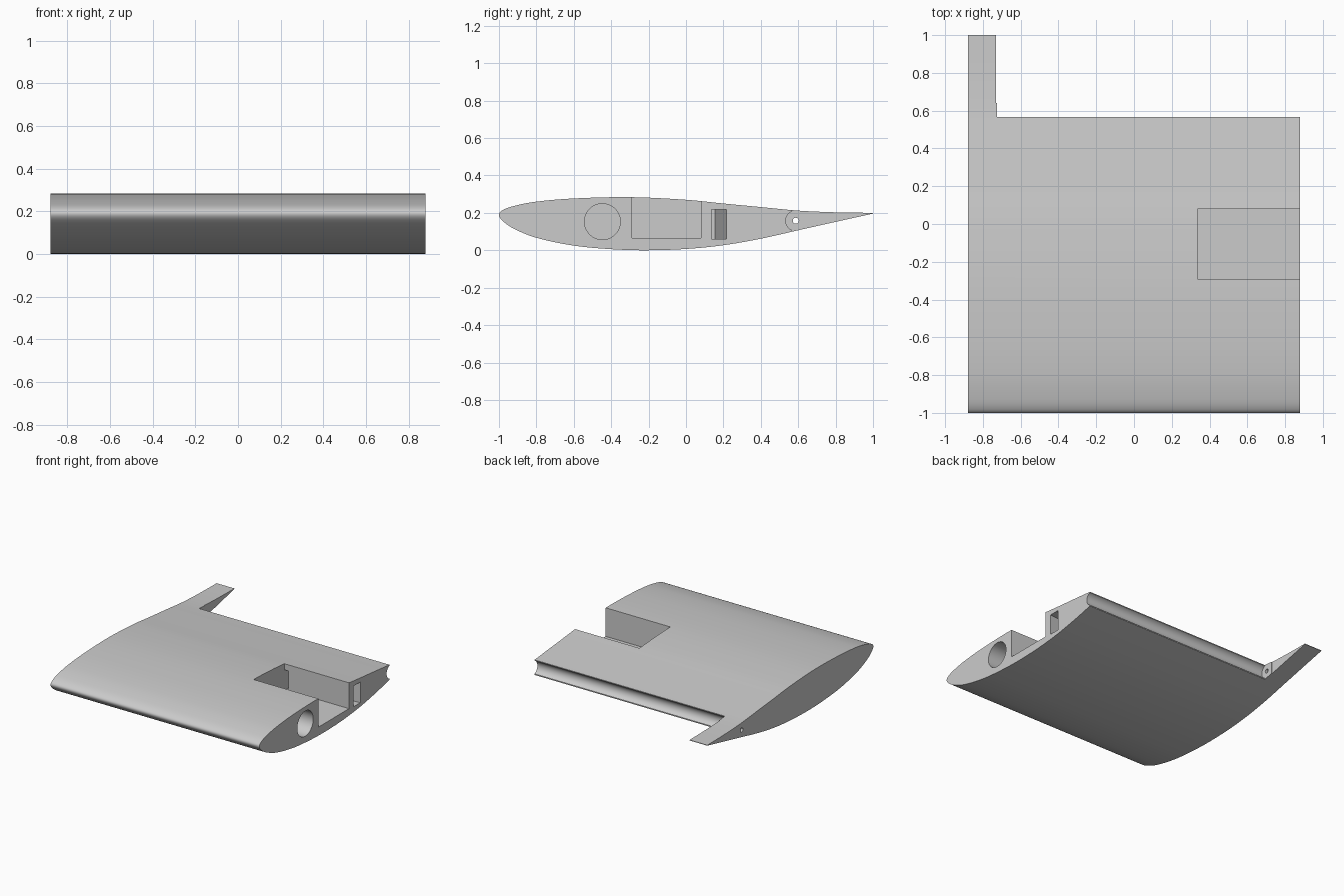
import bpy, bmesh, math
from mathutils import Vector
from mathutils.geometry import interpolate_bezier

if "Cube" in bpy.data.objects:
    bpy.data.objects.remove(bpy.data.objects["Cube"])

HALF = 0.88
HINGE = (0.587, 0.158)

grey = bpy.data.materials.new("plain grey")
grey.use_nodes = True
grey.diffuse_color = (0.6, 0.6, 0.6, 1)
grey.node_tree.nodes["Principled BSDF"].inputs["Base Color"].default_value = (0.6, 0.6, 0.6, 1)


def prism(name, profile, x0, x1, skew=0.0):
    """Sweep a (y, z) profile from x0 to x1; skew moves the x0 end along y."""
    bm = bmesh.new()
    near = [bm.verts.new((x0, y + skew, z)) for y, z in profile]
    far = [bm.verts.new((x1, y, z)) for y, z in profile]
    bm.faces.new(near)
    bm.faces.new(far)
    for i in range(len(profile)):
        j = (i + 1) % len(profile)
        bm.faces.new((near[i], near[j], far[j], far[i]))
    bmesh.ops.recalc_face_normals(bm, faces=bm.faces)
    mesh = bpy.data.meshes.new(name)
    bm.to_mesh(mesh)
    bm.free()
    mesh.materials.append(grey)
    obj = bpy.data.objects.new(name, mesh)
    bpy.context.collection.objects.link(obj)
    return obj


def rect(y0, y1, z0, z1):
    return [(y0, z0), (y1, z0), (y1, z1), (y0, z1)]


def circle(centre, radius, sides=48):
    return [(centre[0] + radius * math.cos(math.tau * i / sides),
             centre[1] + radius * math.sin(math.tau * i / sides)) for i in range(sides)]


def smooth_path(points, steps=6):
    """Smooth open curve through the points."""
    pts = [Vector((y, z, 0)) for y, z in points]
    last = len(pts) - 1
    tangents = [(pts[min(i + 1, last)] - pts[max(i - 1, 0)]).normalized() for i in range(last + 1)]
    path = []
    for i in range(last):
        reach = (pts[i + 1] - pts[i]).length / 3
        path += interpolate_bezier(pts[i], pts[i] + tangents[i] * reach,
                                   pts[i + 1] - tangents[i + 1] * reach, pts[i + 1], steps + 1)[:-1]
    path.append(pts[-1])
    return [(p.x, p.y) for p in path]


# Wing section, from the trailing edge over the top, round the nose and back below
section = smooth_path([
    (1, 0.2), (0.8, 0.203), (0.6, 0.212), (0.4, 0.231), (0.2, 0.25), (0, 0.27),
    (-0.3, 0.284), (-0.6, 0.277), (-0.8, 0.26), (-0.92, 0.237), (-0.98, 0.215),
    (-1, 0.19), (-0.98, 0.157), (-0.92, 0.115), (-0.8, 0.067), (-0.6, 0.025),
    (-0.4, 0.006), (-0.22, 0), (0, 0.007), (0.2, 0.027), (0.4, 0.062), (0.6, 0.107),
    (0.8, 0.152), (1, 0.196)])
wing = prism("wing_panel", section, -HALF, HALF)

# Cutters: control surface bay, hinge groove, servo pocket, slanted wire slot, spar hole, hinge pin
cutters = [
    prism("bay_cutter", rect(0.567, 0.65, -1, 1), -0.725, 1),
    prism("rear_bay_cutter", rect(0.64, 1.2, -1, 1), -0.73, 1),
    prism("hinge_groove_cutter", circle(HINGE, 0.054), -0.725, 1),
    prism("servo_pocket_cutter", rect(-0.29, 0.08, 0.066, 1), 0.335, 1),
    prism("wire_slot_cutter", rect(0.138, 0.218, 0.06, 0.217), 0.335, 0.9, -0.062),
    prism("spar_hole_cutter", circle((-0.447, 0.153), 0.096), -0.2, 1),
    prism("hinge_pin_cutter", circle(HINGE, 0.016, 24), -1, -0.6),
]

bpy.ops.object.select_all(action="DESELECT")
bpy.context.view_layer.objects.active = wing
wing.select_set(True)
for cutter in cutters:
    cutter.hide_render = True
    cut = wing.modifiers.new(cutter.name, "BOOLEAN")
    cut.operation = "DIFFERENCE"
    cut.solver = "EXACT"
    cut.object = cutter
    bpy.ops.object.modifier_apply(modifier=cut.name)
for cutter in cutters:
    bpy.data.objects.remove(cutter)

bpy.ops.object.shade_smooth_by_angle(angle=math.radians(30))
